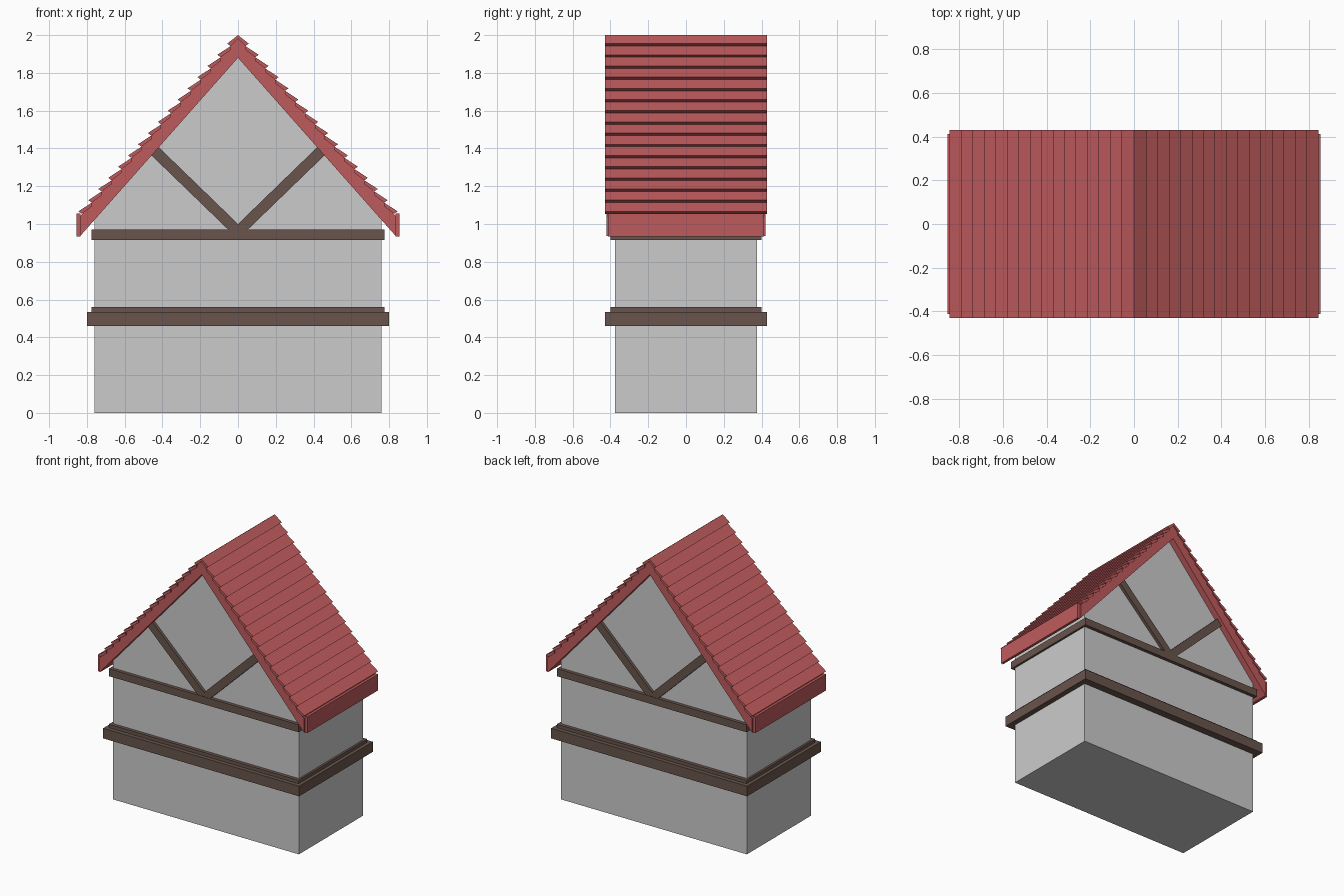
import bpy
import bmesh

cube = bpy.data.objects.get("Cube")
if cube:
    bpy.data.objects.remove(cube, do_unlink=True)


def make_material(name, color):
    mat = bpy.data.materials.new(name)
    mat.use_nodes = True
    mat.diffuse_color = (*color, 1)
    mat.node_tree.nodes["Principled BSDF"].inputs["Base Color"].default_value = (*color, 1)
    return mat


PLASTER = make_material("grey plaster", (0.60, 0.60, 0.60))
TIMBER = make_material("brown timber", (0.14, 0.09, 0.072))
TILE = make_material("red tile", (0.52, 0.105, 0.11))


def extrude(bm, outline, y0, y1):
    """Add a prism with an (x, z) outline running from y0 to y1."""
    front = [bm.verts.new((x, y0, z)) for x, z in outline]
    back = [bm.verts.new((x, y1, z)) for x, z in outline]
    bm.faces.new(front)
    bm.faces.new(back[::-1])
    n = len(outline)
    for i in range(n):
        j = (i + 1) % n
        bm.faces.new((front[j], front[i], back[i], back[j]))


def finish(bm, name, mat):
    bmesh.ops.recalc_face_normals(bm, faces=bm.faces)
    mesh = bpy.data.meshes.new(name)
    bm.to_mesh(mesh)
    bm.free()
    mesh.materials.append(mat)
    obj = bpy.data.objects.new(name, mesh)
    bpy.context.collection.objects.link(obj)
    return obj


def prism(name, outline, y0, y1, mat):
    bm = bmesh.new()
    extrude(bm, outline, y0, y1)
    return finish(bm, name, mat)


def box(name, hx, hy, z0, z1, mat):
    return prism(name, [(-hx, z0), (hx, z0), (hx, z1), (-hx, z1)], -hy, hy, mat)


def mirror(outline, side):
    return [(side * x, z) for x, z in outline]


# Walls with gable ends
SLOPE = 1.13
EAVE_X = 0.835
RIDGE_IN, RIDGE_OUT = 1.88, 1.985
WALL_X, WALL_Y = 0.76, 0.375
wall_top = RIDGE_IN - SLOPE * WALL_X
prism("walls", [(-WALL_X, 0), (WALL_X, 0), (WALL_X, wall_top), (0, RIDGE_IN),
                (-WALL_X, wall_top)], -WALL_Y, WALL_Y, PLASTER)

# Timber bands around the walls
box("lower_band", 0.80, 0.43, 0.46, 0.535, TIMBER)
box("lower_band_cap", 0.775, 0.40, 0.535, 0.56, TIMBER)
box("upper_band", 0.775, 0.40, 0.915, 0.97, TIMBER)

# Diagonal braces on both gables
brace = [(0, 1.0), (0, 0.92), (0.465, 1.37), (0.42, 1.407)]
for end, y0, y1 in (("front", -0.397, -0.37), ("back", 0.37, 0.397)):
    for label, side in (("left", 1), ("right", -1)):
        prism(f"{end}_{label}_brace", mirror(brace, side), y0, y1, TIMBER)

# Roof slopes and eave boards
drop = SLOPE * EAVE_X
slab = [(0, RIDGE_IN), (EAVE_X, RIDGE_IN - drop), (EAVE_X, RIDGE_OUT - drop), (0, RIDGE_OUT)]
board = [(EAVE_X, 0.935), (0.855, 0.935), (0.855, 1.055), (EAVE_X, 1.055)]
for label, side in (("left", 1), ("right", -1)):
    prism(f"{label}_roof_slope", mirror(slab, side), -0.422, 0.422, TILE)
    prism(f"{label}_eave_board", mirror(board, side), -0.412, 0.412, TILE)

# Overlapping tile courses, from ridge to eave
COURSES = 16
STEP_X, STEP_Z = 0.0525, 0.0592
INSET_X, INSET_Z = 0.018, 0.013
for label, side in (("left", 1), ("right", -1)):
    bm = bmesh.new()
    upper = (0, 2.0)
    for k in range(COURSES):
        x, z = 0.057 + STEP_X * k, 1.955 - STEP_Z * k
        under = (x - INSET_X, z - INSET_Z)
        inner = (upper[0], upper[1] - 0.02)
        extrude(bm, mirror([upper, (x, z), under, inner], side), -0.43, 0.43)
        upper = under
    finish(bm, f"{label}_roof_tiles", TILE)
